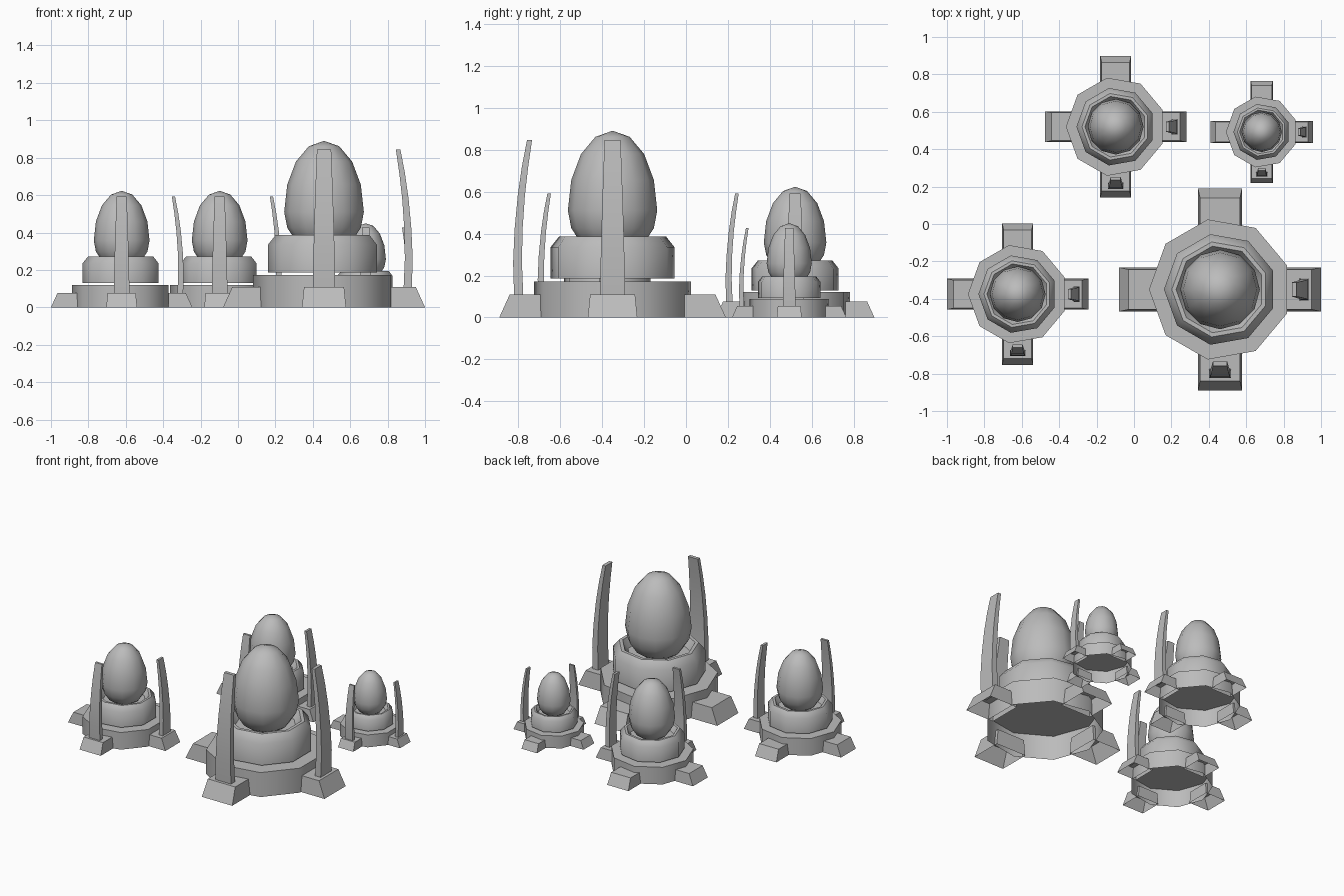
import bpy, bmesh, math
from mathutils import Matrix, Vector

cube = bpy.data.objects.get("Cube")
if cube:
    bpy.data.objects.remove(cube, do_unlink=True)

GREY = (0.5, 0.5, 0.5, 1.0)
stone = bpy.data.materials.new("grey_stone")
stone.use_nodes = True
stone.diffuse_color = GREY
stone.node_tree.nodes["Principled BSDF"].inputs["Base Color"].default_value = GREY


def finish(name, bm, place, angle):
    """Turn a bmesh into a placed object; angle 0 keeps it flat."""
    bmesh.ops.remove_doubles(bm, verts=bm.verts, dist=1e-5)
    bm.transform(place)
    mesh = bpy.data.meshes.new(name)
    bm.to_mesh(mesh)
    bm.free()
    mesh.materials.append(stone)
    obj = bpy.data.objects.new(name, mesh)
    bpy.context.collection.objects.link(obj)
    if angle:
        bpy.ops.object.select_all(action='DESELECT')
        obj.select_set(True)
        bpy.context.view_layer.objects.active = obj
        bpy.ops.object.shade_smooth_by_angle(angle=math.radians(angle))


def lathe(name, profile, sides, place, angle):
    """Revolve (radius, height) points, with a vertex on the -x axis."""
    bm = bmesh.new()
    loops = []
    for r, z in profile:
        loops.append([bm.verts.new((r * math.cos(a), r * math.sin(a), z))
                      for a in (math.pi + math.tau * i / sides for i in range(sides))])
    for low, high in zip(loops, loops[1:]):
        for i in range(sides):
            j = (i + 1) % sides
            bm.faces.new((low[i], low[j], high[j], high[i]))
    bmesh.ops.remove_doubles(bm, verts=bm.verts, dist=1e-5)
    finish(name, bm, place, angle)


def loft(name, sections, place, angle, caps):
    """Bridge four-cornered sections; caps lists which ends are closed."""
    bm = bmesh.new()
    loops = [[bm.verts.new(p) for p in s] for s in sections]
    for low, high in zip(loops, loops[1:]):
        for i in range(4):
            j = (i + 1) % 4
            bm.faces.new((low[i], low[j], high[j], high[i]))
    if 'top' in caps:
        bm.faces.new(loops[-1])
    if 'bottom' in caps:
        bm.faces.new(reversed(loops[0]))
    finish(name, bm, place, angle)


def rect(x0, x1, w, z):
    return [(x0, -w, z), (x1, -w, z), (x1, w, z), (x0, w, z)]


# Open-bottomed plinth, raised collar with a sunken seat
PLINTH = [(0.38, 0), (0.38, 0.172), (0, 0.172)]
COLLAR = [(0, 0.185), (0.3, 0.185), (0.3, 0.335), (0.258, 0.387),
          (0.235, 0.387), (0.2, 0.33), (0, 0.33)]

# Egg: rounded below, stretched towards the tip
EGG = []
for k in range(9):
    t = math.pi * k / 8
    c = -math.cos(t)
    EGG.append((0.213 * math.sin(t), 0.51 + c * (0.38 if c > 0 else 0.22)))

# Curved prong: centre radius, height, half depth, half width
PRONG = [(0.447, 0.09, 0.022, 0.06), (0.453, 0.26, 0.021, 0.057),
         (0.448, 0.42, 0.019, 0.053), (0.435, 0.58, 0.017, 0.048),
         (0.417, 0.72, 0.015, 0.043), (0.396, 0.845, 0.012, 0.038)]


def pod(prefix, x, y, scale):
    place = Matrix.Translation(Vector((x, y, 0))) @ Matrix.Scale(scale, 4)
    lathe(prefix + "_plinth", PLINTH, 9, place, 41)
    lathe(prefix + "_collar", COLLAR, 9, place, 41)
    lathe(prefix + "_egg", EGG, 12, place, 60)
    for side, turn in (("left", 0), ("back", 90), ("right", 180), ("front", 270)):
        turned = place @ Matrix.Rotation(math.radians(turn), 4, 'Z')
        loft(f"{prefix}_{side}_foot",
             [rect(0.32, 0.54, 0.118, 0), rect(0.32, 0.49, 0.107, 0.11)],
             turned, 0, ('top',))
        # Only two feet carry prongs
        if side in ("left", "front"):
            loft(f"{prefix}_{side}_prong",
                 [rect(r - d, r + d, w, z) for r, z, d, w in PRONG],
                 turned, 35, ('top', 'bottom'))


pod("large_pod", 0.46, -0.35, 1.0)
pod("right_pod", -0.622, -0.375, 0.7)
pod("back_pod", -0.098, 0.52, 0.7)
pod("small_pod", 0.683, 0.492, 0.505)
